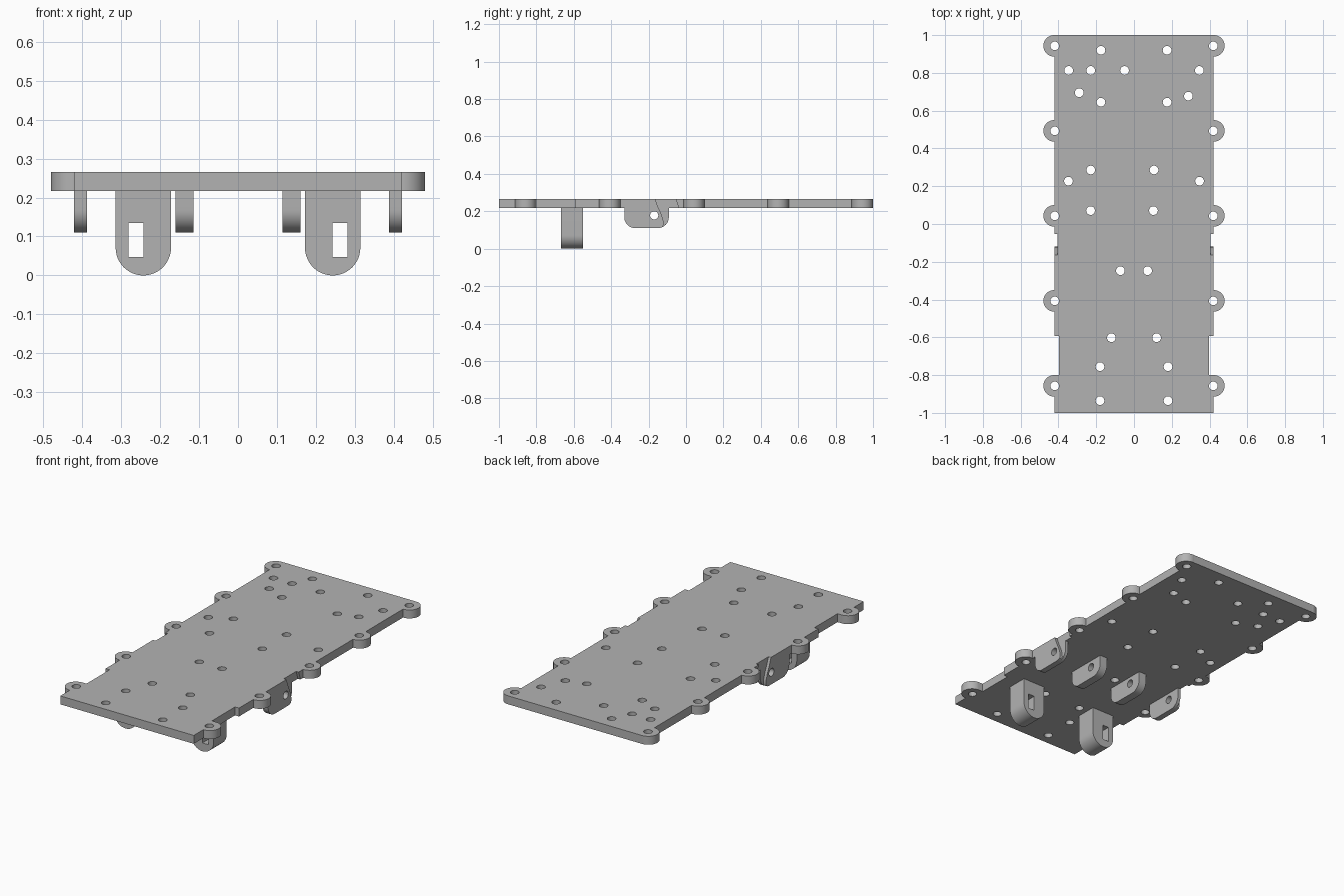
import bpy, bmesh, math
from mathutils import Vector

if "Cube" in bpy.data.objects:
    bpy.data.objects.remove(bpy.data.objects["Cube"])

grey = bpy.data.materials.new("plain grey")
grey.use_nodes = True
COLOUR = (0.45, 0.45, 0.45, 1)
grey.diffuse_color = COLOUR
grey.node_tree.nodes["Principled BSDF"].inputs["Base Color"].default_value = COLOUR

BOTTOM, TOP = 0.217, 0.265
HALF_W = 0.421


def add_prism(bm, points, axis, lo, hi):
    """Extrude a 2D outline along an axis (the other two axes in order)."""
    def place(p, d):
        c = list(p)
        c.insert(axis, d)
        return Vector(c)
    face = bm.faces.new([bm.verts.new(place(p, lo)) for p in points])
    moved = bmesh.ops.extrude_face_region(bm, geom=[face])["geom"]
    shift = place((0, 0), hi - lo)
    bmesh.ops.translate(bm, verts=[g for g in moved if isinstance(g, bmesh.types.BMVert)], vec=shift)


def build(name, prisms):
    bm = bmesh.new()
    for p in prisms:
        add_prism(bm, *p)
    bmesh.ops.recalc_face_normals(bm, faces=bm.faces)
    mesh = bpy.data.meshes.new(name)
    bm.to_mesh(mesh)
    bm.free()
    mesh.materials.append(grey)
    ob = bpy.data.objects.new(name, mesh)
    bpy.context.collection.objects.link(ob)
    return ob


def select(ob):
    bpy.ops.object.select_all(action="DESELECT")
    ob.select_set(True)
    bpy.context.view_layer.objects.active = ob


def boolean(ob, prisms, operation="DIFFERENCE"):
    tool = build("cutter", prisms)
    tool.hide_render = True
    mod = ob.modifiers.new("boolean", "BOOLEAN")
    mod.operation, mod.solver, mod.object = operation, "EXACT", tool
    mod.use_self = True
    select(ob)
    bpy.ops.object.modifier_apply(modifier=mod.name)
    bpy.data.objects.remove(tool)


def smooth(ob):
    select(ob)
    bpy.ops.object.shade_smooth_by_angle(angle=math.radians(30))


def arc(cx, cy, r, start=0, end=360, n=32):
    steps = n if end - start == 360 else n + 1
    angles = [math.radians(start + (end - start) * i / n) for i in range(steps)]
    return [(cx + r * math.cos(a), cy + r * math.sin(a)) for a in angles]


def rect(x0, x1, y0, y1):
    return [(x0, y0), (x1, y0), (x1, y1), (x0, y1)]


def side_span(s, a, b):
    return (a, b) if s > 0 else (-b, -a)


# Slanted groove in the outer edge, in the y-z plane
groove = [(-0.172, 0.29), (-0.165, 0.265), (-0.15, 0.225), (-0.132, 0.185),
          (-0.122, 0.155), (-0.12, 0.13), (-0.128, 0.1), (-0.04, 0.1),
          (-0.036, 0.19), (-0.039, 0.217), (-0.054, 0.265), (-0.06, 0.29)]
grooves = [(groove, 0, *side_span(s, 0.405, 0.5)) for s in (1, -1)]

# Base plate with round edge tabs
tab_y = [0.943 - 0.45 * i for i in range(5)]
plate = build("base_plate", [(rect(-HALF_W, HALF_W, -1, 1), 2, BOTTOM, TOP)])
boolean(plate, [(arc(s * 0.423, y, 0.057), 2, BOTTOM, TOP) for s in (1, -1) for y in tab_y], "UNION")

# Holes: mirrored pairs, then single ones
pairs = [(0.175, 0.92), (0.346, 0.813), (0.175, 0.645), (0.347, 0.227),
         (0.072, -0.247), (0.12, -0.602), (0.18, -0.755), (0.18, -0.935)]
pairs += [(0.42, y) for y in tab_y]
holes = [(s * x, y) for s in (1, -1) for x, y in pairs]
holes += [(-0.229, 0.813), (-0.05, 0.813), (-0.29, 0.695), (0.288, 0.677),
          (-0.229, 0.286), (0.106, 0.286), (-0.23, 0.071), (0.103, 0.071)]
boolean(plate, [(arc(x, y, 0.023, n=24), 2, 0.1, 0.4) for x, y in holes])

# Side notches and grooves in the plate
boolean(plate, [(rect(*side_span(s, 0.396, 0.6), -0.8, -0.592), 2, 0.1, 0.4) for s in (1, -1)])
boolean(plate, grooves)
smooth(plate)

# Rounded pivot brackets under the plate
R = 0.058
bracket = ([(-0.33, BOTTOM)] + arc(-0.33 + R, 0.11 + R, R, 180, 270, 10)
           + arc(-0.092 - R, 0.11 + R, R, 270, 360, 10) + [(-0.092, BOTTOM)])
for s, side in ((1, "left"), (-1, "right")):
    for name, a, b in (("inner", 0.114, 0.161), ("outer", 0.387, HALF_W)):
        ob = build(f"{side}_{name}_bracket", [(bracket, 0, *side_span(s, a, b))])
        boolean(ob, [(arc(-0.17, 0.178, 0.022, n=24), 0, -0.6, 0.6)])
        if name == "outer":
            boolean(ob, grooves)
        smooth(ob)

    # Hanging lug with a rectangular slot
    outline = [(s * 0.243 + 0.071, BOTTOM), (s * 0.243 - 0.071, BOTTOM)]
    outline += arc(s * 0.243, 0.071, 0.071, 180, 360, 24)
    lug = build(f"{side}_lug", [(outline, 1, -0.667, -0.55)])
    boolean(lug, [(rect(*side_span(s, 0.242, 0.281), 0.047, 0.134), 1, -0.8, -0.4)])
    smooth(lug)
